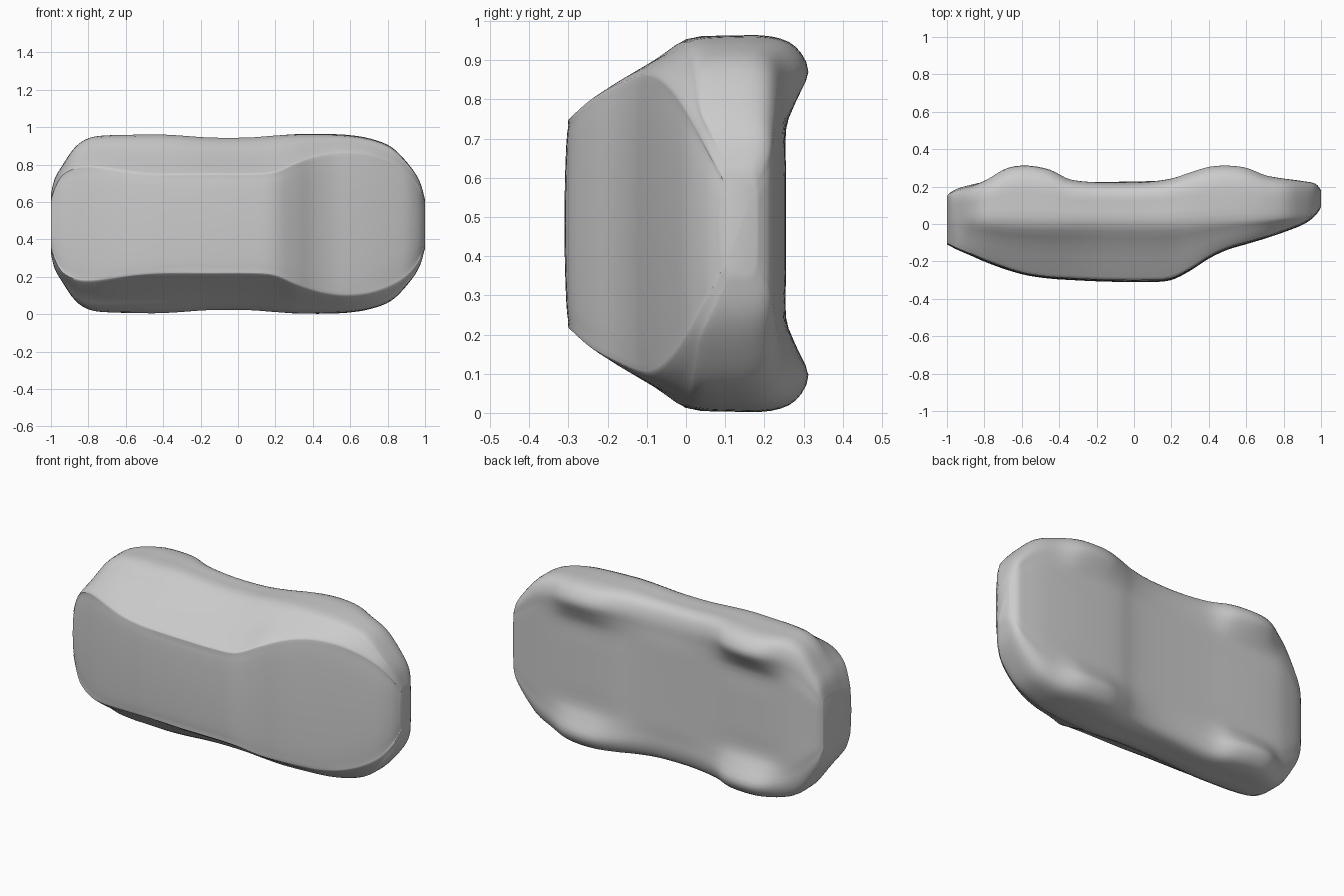
import bpy, bmesh, math

CZ = 0.483  # centre line of the body (car lies on its side, roof towards -y)

# x, roof y, roof half width, body half width, outer (wheel) underside y, centre underside y
STATIONS = [
    (-1.00, -0.11, 0.13, 0.16, 0.15, 0.15),
    (-0.98, -0.12, 0.19, 0.24, 0.165, 0.17),
    (-0.94, -0.14, 0.26, 0.31, 0.18, 0.19),
    (-0.87, -0.17, 0.30, 0.41, 0.20, 0.21),
    (-0.79, -0.205, 0.31, 0.46, 0.235, 0.225),
    (-0.68, -0.245, 0.30, 0.473, 0.298, 0.23),
    (-0.57, -0.275, 0.285, 0.475, 0.312, 0.23),
    (-0.45, -0.292, 0.275, 0.477, 0.29, 0.228),
    (-0.33, -0.30, 0.27, 0.472, 0.235, 0.225),
    (-0.15, -0.308, 0.27, 0.46, 0.22, 0.225),
    (0.05, -0.31, 0.27, 0.46, 0.222, 0.228),
    (0.19, -0.302, 0.28, 0.47, 0.24, 0.235),
    (0.30, -0.25, 0.325, 0.478, 0.275, 0.25),
    (0.40, -0.185, 0.36, 0.48, 0.305, 0.255),
    (0.50, -0.138, 0.38, 0.479, 0.312, 0.255),
    (0.60, -0.108, 0.385, 0.473, 0.30, 0.253),
    (0.71, -0.075, 0.37, 0.454, 0.258, 0.248),
    (0.82, -0.037, 0.33, 0.41, 0.238, 0.24),
    (0.91, 0.00, 0.27, 0.32, 0.225, 0.228),
    (0.97, 0.045, 0.19, 0.23, 0.212, 0.215),
    (1.00, 0.09, 0.11, 0.13, 0.175, 0.18),
]


def smooth_path(pts, n, closed=False):
    """Catmull-Rom resampling of tuples of any length."""
    m, out = len(pts), []
    for i in range(m if closed else m - 1):
        if closed:
            a, b, c, d = (pts[(i + k) % m] for k in (-1, 0, 1, 2))
        else:
            a, b, c, d = (pts[min(max(i + k, 0), m - 1)] for k in (-1, 0, 1, 2))
        for j in range(n):
            t = j / n
            out.append(tuple(
                0.5 * (2 * q + (r - p) * t + (2 * p - 5 * q + 4 * r - s) * t * t
                       + (3 * q - p - 3 * r + s) * t ** 3)
                for p, q, r, s in zip(a, b, c, d)))
    if not closed:
        out.append(tuple(pts[-1]))
    return out


def section(top, r, w, outer, centre):
    """Closed cross-section as (sideways, y) points."""
    side = max(0.045, top + 0.03)
    edge = top + 0.05 * (outer - top)
    half = [
        (0.0, top), (0.6 * r, top + 0.003), (0.93 * r, top + 0.01),
        (r + 0.01 * w, edge),
        ((r + w) / 2 + 0.02 * w, (edge + side) / 2),
        (0.985 * w, side - 0.15 * (side - edge)),
        (w, side + 0.3 * (outer - side)),
        (0.995 * w, side + 0.65 * (outer - side)),
        (0.94 * w, outer - 0.12 * (outer - side)),
        (0.81 * w, outer),
        (0.65 * w, outer + 0.55 * (centre - outer)),
        (0.5 * w, centre), (0.25 * w, centre), (0.0, centre),
    ]
    return half + [(-d, y) for d, y in half[-2:0:-1]]


# Car body lofted along x
bm = bmesh.new()
rings = []
for x, *params in smooth_path(STATIONS, 4):
    ring = smooth_path(section(*params), 3, True)
    rings.append([bm.verts.new((x, y, CZ + d)) for d, y in ring])
for a, b in zip(rings, rings[1:]):
    n = len(a)
    for i in range(n):
        bm.faces.new((a[i], a[(i + 1) % n], b[(i + 1) % n], b[i]))
bm.faces.new(rings[0])
bm.faces.new(rings[-1])
bmesh.ops.recalc_face_normals(bm, faces=bm.faces)
mesh = bpy.data.meshes.new("car_body")
bm.to_mesh(mesh)
bm.free()
body = bpy.data.objects.new("car_body", mesh)
bpy.context.collection.objects.link(body)
bpy.context.view_layer.objects.active = body
body.select_set(True)
bpy.ops.object.shade_smooth_by_angle(angle=math.radians(50))
